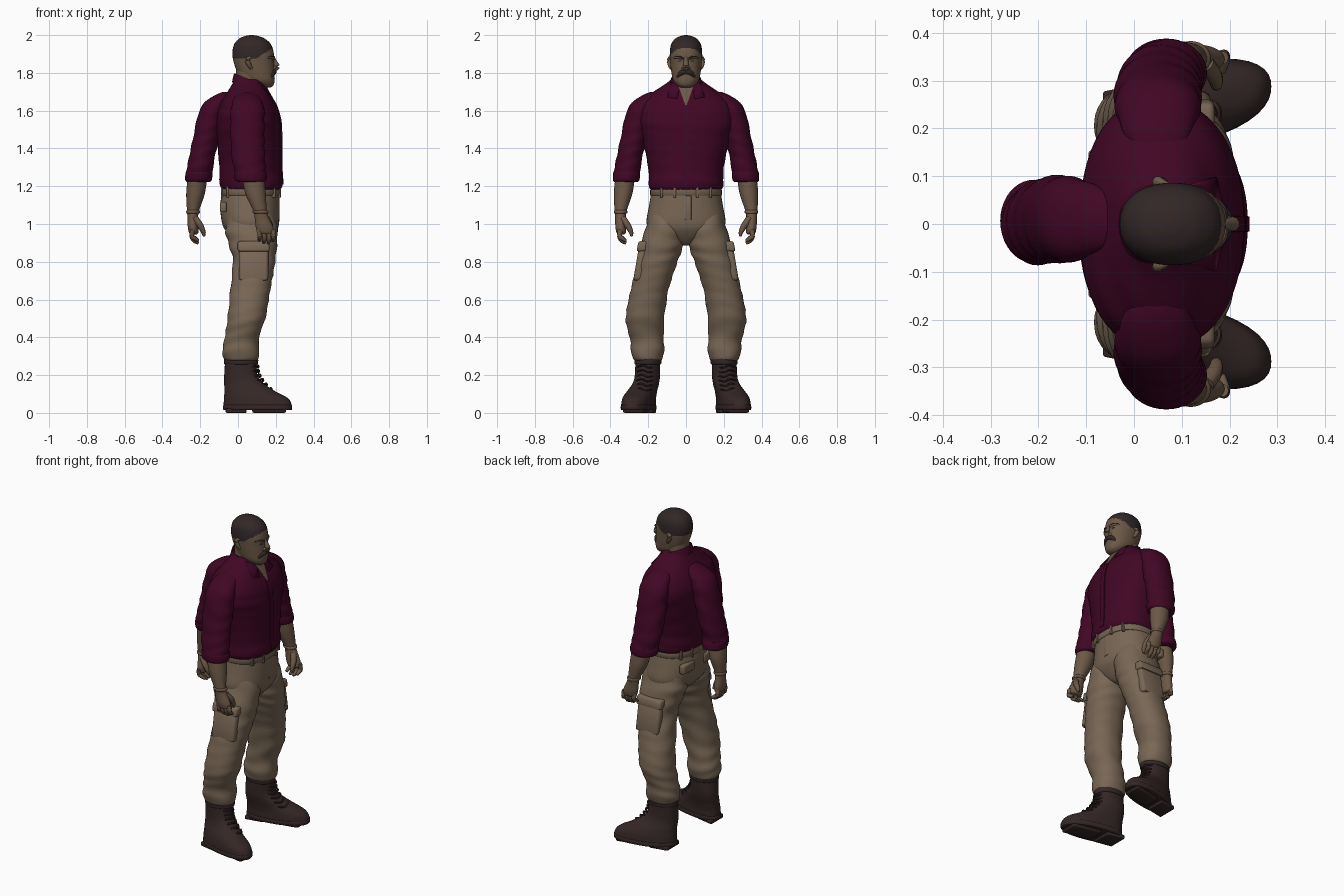
import bpy, bmesh, math
from mathutils import Vector

cube = bpy.data.objects.get("Cube")
if cube:
    bpy.data.objects.remove(cube)


def material(name, r, g, b):
    m = bpy.data.materials.new(name)
    m.use_nodes = True
    m.diffuse_color = (r, g, b, 1)
    node = m.node_tree.nodes["Principled BSDF"]
    node.inputs["Base Color"].default_value = (r, g, b, 1)
    node.inputs["Roughness"].default_value = .9
    return m


maroon = material("maroon cloth", .052, .002, .018)
khaki = material("khaki cloth", .19, .135, .09)
skin = material("tan skin", .15, .098, .062)
leather = material("dark brown leather", .034, .02, .019)
hair = material("dark hair", .032, .02, .02)


def same(x, y, z):
    return Vector((x, y, z))


def finish(bm, name, mats, rule=None, angle=50):
    """Turn a bmesh into a smooth shaded object, colouring faces by a rule."""
    bmesh.ops.recalc_face_normals(bm, faces=bm.faces)
    mesh = bpy.data.meshes.new(name)
    for m in mats:
        mesh.materials.append(m)
    if rule:
        for f in bm.faces:
            f.material_index = int(rule(f.calc_center_median()))
    bm.to_mesh(mesh)
    bm.free()
    obj = bpy.data.objects.new(name, mesh)
    bpy.context.collection.objects.link(obj)
    bpy.ops.object.select_all(action='DESELECT')
    obj.select_set(True)
    bpy.context.view_layer.objects.active = obj
    bpy.ops.object.shade_smooth_by_angle(angle=math.radians(angle))
    return obj


def spline(keys, steps):
    """Catmull-Rom interpolation of tuples."""
    out = []
    for i in range(len(keys) - 1):
        a, b, c, d = (keys[max(0, min(len(keys) - 1, i + k))] for k in (-1, 0, 1, 2))
        for s in range(steps):
            t = s / steps
            out.append([q + .5 * t * (r - p + t * (2*p - 5*q + 4*r - e + t * (3*(q - r) + e - p)))
                        for p, q, r, e in zip(a, b, c, d)])
    return out + [list(keys[-1])]


def skin_rings(loops, name, mats, rule=None, cap=True):
    bm = bmesh.new()
    rows = [[bm.verts.new(p) for p in loop] for loop in loops]
    for lo, hi in zip(rows, rows[1:]):
        for i in range(len(lo)):
            j = (i + 1) % len(lo)
            bm.faces.new((lo[i], lo[j], hi[j], hi[i]))
    if cap:
        bm.faces.new(rows[0])
        bm.faces.new(rows[-1])
    return finish(bm, name, mats, rule)


def loft(name, rings, mats, place=same, power=2.0, fold=0, seg=40, steps=6, rule=None, cap=True):
    """Stack of rounded sections: height, centre x, centre y, radius x, radius y."""
    loops = []
    for z, cx, cy, rx, ry in spline(rings, steps):
        loop = []
        for i in range(seg):
            t = math.tau * i / seg
            c, s = math.cos(t), math.sin(t)
            k = 1 + fold * math.sin(70 * z + 3 * math.sin(t + 9 * z))
            k /= (abs(c) ** power + abs(s) ** power) ** (1 / power)
            loop.append(place(cx + rx * k * c, cy + ry * k * s, z))
        loops.append(loop)
    return skin_rings(loops, name, mats, rule, cap)


def tube(name, keys, mat, place=same, seg=10):
    """Round tube through points x, y, z with a radius at each."""
    pts = spline(keys, 4)
    loops = []
    for i, (x, y, z, r) in enumerate(pts):
        way = Vector(pts[min(i + 1, len(pts) - 1)][:3]) - Vector(pts[max(i - 1, 0)][:3])
        turn = way.to_track_quat('Z', 'Y')
        ring = [Vector((math.cos(math.tau * k / seg), math.sin(math.tau * k / seg), 0)) * r
                for k in range(seg)]
        loops.append([place(*(Vector((x, y, z)) + turn @ v)) for v in ring])
    return skin_rings(loops, name, [mat])


def box(name, at, size, mat, place=same, lean=0, bevel=.008):
    """Bevelled block; lean slides y with height."""
    bm = bmesh.new()
    bmesh.ops.create_cube(bm, size=1)
    for v in bm.verts:
        v.co = Vector(at) + Vector(a * b for a, b in zip(v.co, size))
        v.co.y += lean * (v.co.z - at[2])
    bmesh.ops.bevel(bm, geom=bm.edges[:], offset=bevel, segments=2, affect='EDGES', profile=.5)
    for v in bm.verts:
        v.co = place(*v.co)
    return finish(bm, name, [mat])


def right(x, y, z):
    return Vector((x, -y, z))


def rear(x, y, z):
    return Vector((.108 - y, .06 - x + .25 * max(0, 1.3 - z), z))


SIDES = (("left", same), ("right", right))

# Shirt body
torso = [(1.18, .07, 0, .155, .185), (1.21, .07, 0, .167, .198), (1.3, .066, 0, .165, .2),
         (1.45, .06, 0, .17, .232), (1.55, .055, 0, .17, .26), (1.63, .052, 0, .15, .245),
         (1.69, .052, 0, .115, .185), (1.74, .055, 0, .085, .112), (1.765, .055, 0, .072, .078)]
loft("shirt_body", torso, [maroon], power=2.3, fold=.008, seg=64)

# Bare chest showing in the open neck
chest = []
for z, x, _, rx, ry in spline(torso[5:], 6):
    half = .004 + (z - 1.63) * .36
    edge = x + rx * (1 - (half / ry) ** 2.3) ** (1 / 2.3)
    chest.append([same(px, y, z) for px, y in ((edge - .02, -half), (edge + .003, -half), (x + rx + .005, 0),
                                               (edge + .003, half), (edge - .02, half))])
skin_rings(chest, "open_neck_chest", [skin])

# Button strip following the shirt front
strip = [[same(x + r + dx, y, z) for dx, y in ((-.01, -.017), (.005, -.016), (.005, .016), (-.01, .017))]
         for z, x, _, r, _ in spline(torso[1:6], 6)]
skin_rings(strip, "button_strip", [maroon])

# Sloping collar, open at the front, with two points
collar = [(1.73, .052, 0, .084, .1), (1.755, .052, 0, .079, .09), (1.782, .05, 0, .071, .078)]
loft("collar", collar, [maroon, skin], place=lambda x, y, z: same(x, y, z - .4 * (x - .02)),
     seg=64, rule=lambda c: c.x > .1 and abs(c.y) < .034, cap=False)
for side, place in SIDES:
    bm = bmesh.new()
    outline = ((.106, .08, 1.75), (.135, .03, 1.73), (.18, .045, 1.66), (.168, .098, 1.67))
    bm.faces.new([bm.verts.new(place(*p)) for p in outline])
    flap = finish(bm, side + "_collar_point", [maroon])
    thick = flap.modifiers.new("thickness", 'SOLIDIFY')
    thick.thickness, thick.offset = .012, 0

# Three arms: one at each side and one at the rear
sleeve = [(1.7, .05, .155, .025, .03), (1.68, .05, .182, .06, .05), (1.63, .05, .23, .084, .068),
          (1.55, .05, .256, .09, .07), (1.45, .05, .277, .09, .07), (1.35, .055, .3, .087, .068),
          (1.27, .065, .314, .082, .07)]
cuff = [(1.275, .065, .314, .082, .07), (1.262, .066, .315, .086, .072),
        (1.232, .068, .317, .083, .07), (1.222, .07, .318, .068, .06)]
forearm = [(1.25, .08, .322, .058, .052), (1.16, .093, .333, .054, .049), (1.07, .117, .346, .036, .032),
           (1.03, .127, .347, .038, .028), (.985, .14, .346, .046, .028), (.955, .147, .343, .042, .025),
           (.945, .148, .342, .03, .016)]
for side, place in SIDES + (("rear", rear),):
    loft(side + "_sleeve", sleeve, [maroon], place, fold=.025)
    loft(side + "_rolled_cuff", cuff, [maroon], place)
    loft(side + "_forearm_and_palm", forearm, [skin], place)
    loft(side + "_bracelet", [(1.055, .121, .346, .037, .032), (1.06, .12, .346, .041, .036),
                              (1.068, .118, .346, .041, .036), (1.073, .117, .346, .037, .032)],
         [skin], place)
    for k in range(4):
        x = .112 + .024 * k
        drop = .012 * abs(k - 1.6)
        tube(f"{side}_finger_{k + 1}", [(x, .348, .97, .014), (x + .004, .352, .935, .013),
             (x + .004, .34, .908 + drop, .012), (x, .318, .893 + drop, .008)], skin, place)
    tube(side + "_thumb", [(.15, .335, 1.03, .018), (.168, .31, .995, .017),
         (.172, .292, .96, .013), (.17, .287, .935, .007)], skin, place)

# Trouser hips, waistband, fly and belt loops
loft("trouser_hips", [(1.2, .07, 0, .148, .178), (1.1, .063, 0, .157, .195), (1.0, .067, 0, .15, .208),
                      (.95, .072, 0, .125, .165), (.9, .08, 0, .075, .06), (.885, .08, 0, .04, .02)],
     [khaki], power=2.2)
loft("waistband", [(1.205, .07, 0, .15, .18), (1.2, .07, 0, .156, .187),
                   (1.155, .067, 0, .158, .19), (1.15, .067, 0, .15, .18)], [khaki], power=2.3, steps=2)
box("fly_flap", (.217, .012, 1.085), (.008, .032, .13), khaki, bevel=.002)
for y in (-.13, -.06, .06, .13):
    for name, x in (("front", .07 + .155 * (1 - y * y * 14)), ("back", .066 - .155 * (1 - y * y * 14))):
        box(name + "_belt_loop", (x, y, 1.17), (.02, .014, .06), khaki, bevel=.003)

# Legs, pockets and boots
trouser = [(1.06, .067, .1, .12, .09), (.96, .072, .112, .138, .107), (.88, .08, .128, .125, .112),
           (.8, .085, .15, .112, .105), (.65, .065, .193, .106, .1), (.5, .045, .217, .1, .102),
           (.4, .02, .208, .09, .09), (.33, .016, .203, .098, .087), (.285, .016, .203, .09, .078),
           (.275, .016, .203, .07, .06)]
boot = [(.31, .016, .2, .082, .065), (.2, .015, .208, .088, .066), (.155, .033, .217, .106, .068),
        (.115, .062, .232, .134, .074), (.08, .094, .24, .168, .079), (.045, .104, .242, .18, .082),
        (.025, .104, .242, .178, .08)]
sole = [(.042, .104, .242, .178, .08), (.038, .104, .242, .183, .084),
        (.018, .104, .242, .182, .084), (.014, .104, .242, .176, .078)]


def toe_out(place):
    return lambda x, y, z: place(x, y + .2 * (x - .06) * max(0, min(1, 1.6 - 6 * z)), z)


for side, place in SIDES:
    loft(side + "_trouser_leg", trouser, [khaki], place, fold=.025, power=2.2)
    box(side + "_cargo_pocket", (.083, .232, .79), (.155, .065, .18), khaki, place, -.17, .015)
    box(side + "_cargo_flap", (.083, .222, .882), (.17, .07, .055), khaki, place, -.2, .012)
    box(side + "_back_pocket_flap", (-.078, .1, 1.09), (.035, .11, .055), khaki, place)
    tube(side + "_front_pocket_seam", [(.2, .085, 1.15, .004), (.19, .11, 1.09, .004),
         (.135, .18, 1.05, .004)], khaki, place, 6)
    turned = toe_out(place)
    loft(side + "_boot", boot, [leather], turned, power=2.3)
    loft(side + "_sole", sole, [leather], turned, power=2.3, steps=2)
    box(side + "_heel", (-.01, .242, .012), (.11, .12, .024), leather, turned, bevel=.005)
    box(side + "_forefoot_tread", (.165, .242, .012), (.18, .11, .024), leather, turned, bevel=.01)
    loft(side + "_boot_collar", [(.3, .016, .2, .08, .062), (.292, .016, .2, .09, .071),
                                 (.262, .016, .202, .09, .071), (.255, .016, .202, .08, .062)],
         [leather], place)
    for k in range(6):
        z = .245 - .024 * k
        x = .1 + .0028 * k * k
        tube(f"{side}_lace_{k + 1}", [(x - .02, .17, z, .005), (x + .005, .195, z - .006, .006),
             (x + .005, .225, z + .006, .006), (x - .02, .255, z, .005)], leather, turned, 6)

# Neck and head with a close haircut
loft("neck", [(1.64, .07, 0, .08, .075), (1.72, .058, 0, .068, .066), (1.82, .06, 0, .07, .068)], [skin])
loft("head", [(1.722, .15, 0, .022, .025), (1.735, .138, 0, .05, .047), (1.76, .114, 0, .08, .068),
              (1.8, .096, 0, .097, .077), (1.85, .085, 0, .106, .083), (1.9, .08, 0, .11, .086),
              (1.95, .077, 0, .098, .079), (1.982, .074, 0, .067, .056), (1.996, .072, 0, .032, .027),
              (2.0, .072, 0, .006, .005)],
     [skin, hair], power=2.2, seg=72, steps=8,
     rule=lambda c: c.z > 1.878 + .65 * max(0, c.x - .1))

# Face
tube("nose", [(.18, 0, 1.885, .01), (.197, 0, 1.855, .013), (.206, 0, 1.832, .016),
              (.19, 0, 1.817, .012)], skin)
tube("lower_lip", [(.178, -.02, 1.769, .004), (.187, 0, 1.771, .008), (.178, .02, 1.769, .004)], skin)
for side, place in SIDES:
    tube(side + "_moustache", [(.194, -.002, 1.804, .01), (.189, .018, 1.803, .014),
         (.177, .036, 1.788, .012), (.166, .046, 1.762, .005)], hair, place)
    tube(side + "_brow", [(.19, .012, 1.873, .006), (.183, .035, 1.882, .008),
         (.157, .063, 1.88, .004)], skin, place)
    tube(side + "_eyebrow", [(.195, .014, 1.876, .003), (.188, .036, 1.886, .004),
         (.162, .062, 1.885, .002)], hair, place)
    tube(side + "_eye", [(.185, .02, 1.861, .003), (.181, .034, 1.863, .005),
         (.168, .048, 1.861, .002)], hair, place)
    tube(side + "_nostril_wing", [(.197, .008, 1.828, .009), (.184, .017, 1.824, .009)], skin, place)
    tube(side + "_ear", [(.072, .078, 1.822, .007), (.06, .085, 1.84, .011), (.05, .088, 1.865, .013),
         (.058, .086, 1.88, .009), (.072, .082, 1.88, .005)], skin, place)
